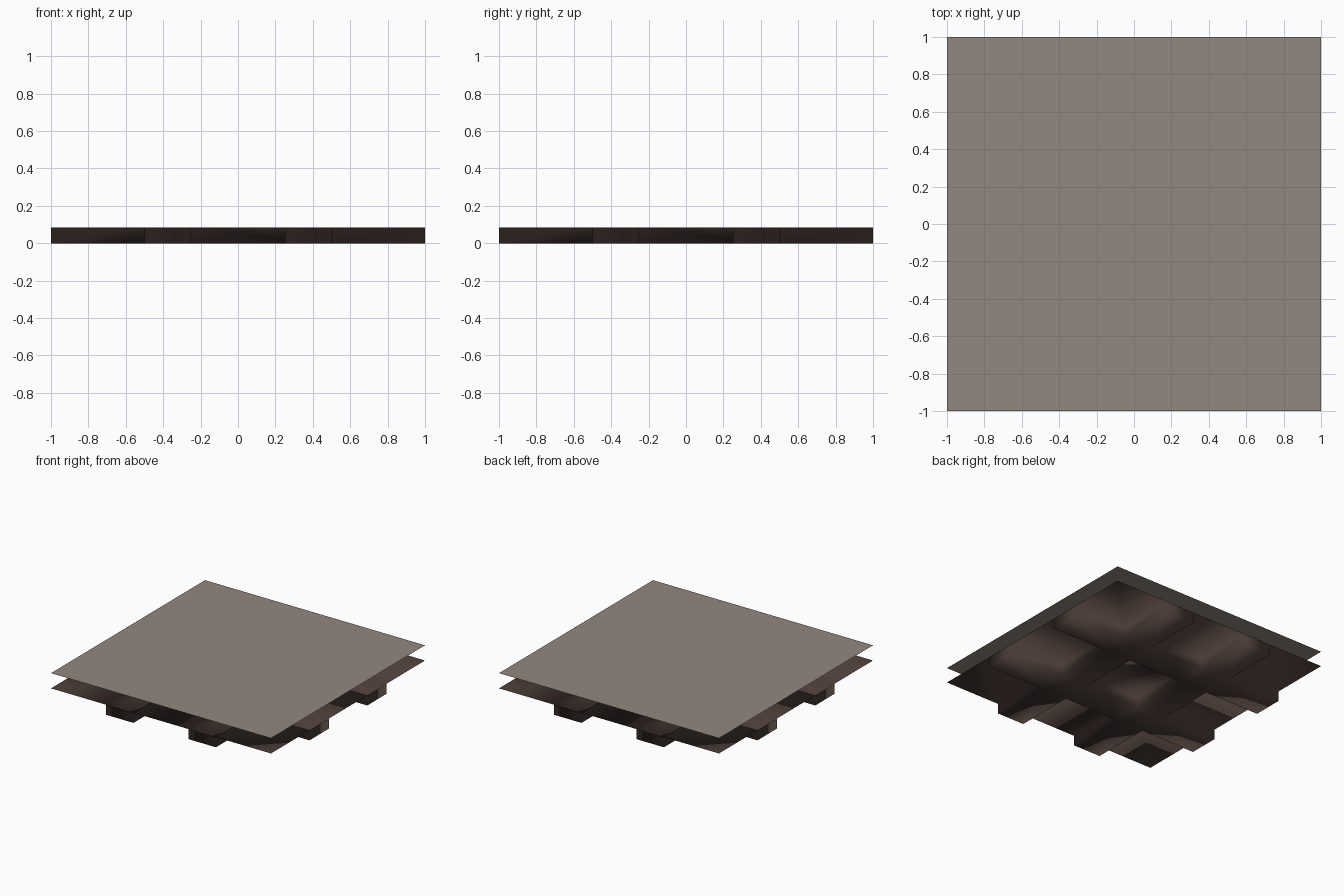
import bpy, bmesh

if "Cube" in bpy.data.objects:
    bpy.data.objects.remove(bpy.data.objects["Cube"])

TOP_Z = 0.208      # thin upper sheet
LOW_Z = 0.083      # lower sheet, ribs reach down to z = 0
CUTS = [-1, -0.5, -0.25, 0.25, 0.5, 1]


def material(name, rgb):
    m = bpy.data.materials.new(name)
    m.diffuse_color = (*rgb, 1)
    m.use_nodes = True
    m.node_tree.nodes["Principled BSDF"].inputs["Base Color"].default_value = m.diffuse_color
    return m


def finish(bm, name, mat, smooth):
    me = bpy.data.meshes.new(name)
    bm.to_mesh(me)
    bm.free()
    me.materials.append(mat)
    for p in me.polygons:
        p.use_smooth = smooth
    ob = bpy.data.objects.new(name, me)
    bpy.context.collection.objects.link(ob)
    return ob


taupe = material("taupe", (0.29, 0.25, 0.21))
brown = material("dark_brown", (0.088, 0.057, 0.048))

# upper sheet
bm = bmesh.new()
bm.faces.new([bm.verts.new((x, y, TOP_Z)) for x, y in ((-1, -1), (1, -1), (1, 1), (-1, 1))])
finish(bm, "upper_sheet", taupe, False)

# lower sheet: 5 x 5 grid whose crossing strips are pressed down into ribs
bm = bmesh.new()
grid = [[bm.verts.new((x, y, LOW_Z)) for y in CUTS] for x in CUTS]
ribs = []
for i in range(5):
    for j in range(5):
        f = bm.faces.new((grid[i][j], grid[i][j + 1], grid[i + 1][j + 1], grid[i + 1][j]))
        if i in (1, 3) or j in (1, 3):
            ribs.append(f)
out = bmesh.ops.extrude_face_region(bm, geom=ribs)
for v in [g for g in out["geom"] if isinstance(g, bmesh.types.BMVert)]:
    v.co.z = 0
# drop any covered strip faces left on the upper level
bmesh.ops.delete(bm, geom=[f for f in ribs if f.is_valid], context='FACES')
bmesh.ops.recalc_face_normals(bm, faces=bm.faces[:])
bm.normal_update()
low = min(bm.faces, key=lambda f: f.calc_center_median().z)
if low.normal.z > 0:
    bmesh.ops.reverse_faces(bm, faces=bm.faces[:])
finish(bm, "ribbed_lower_sheet", brown, True)
